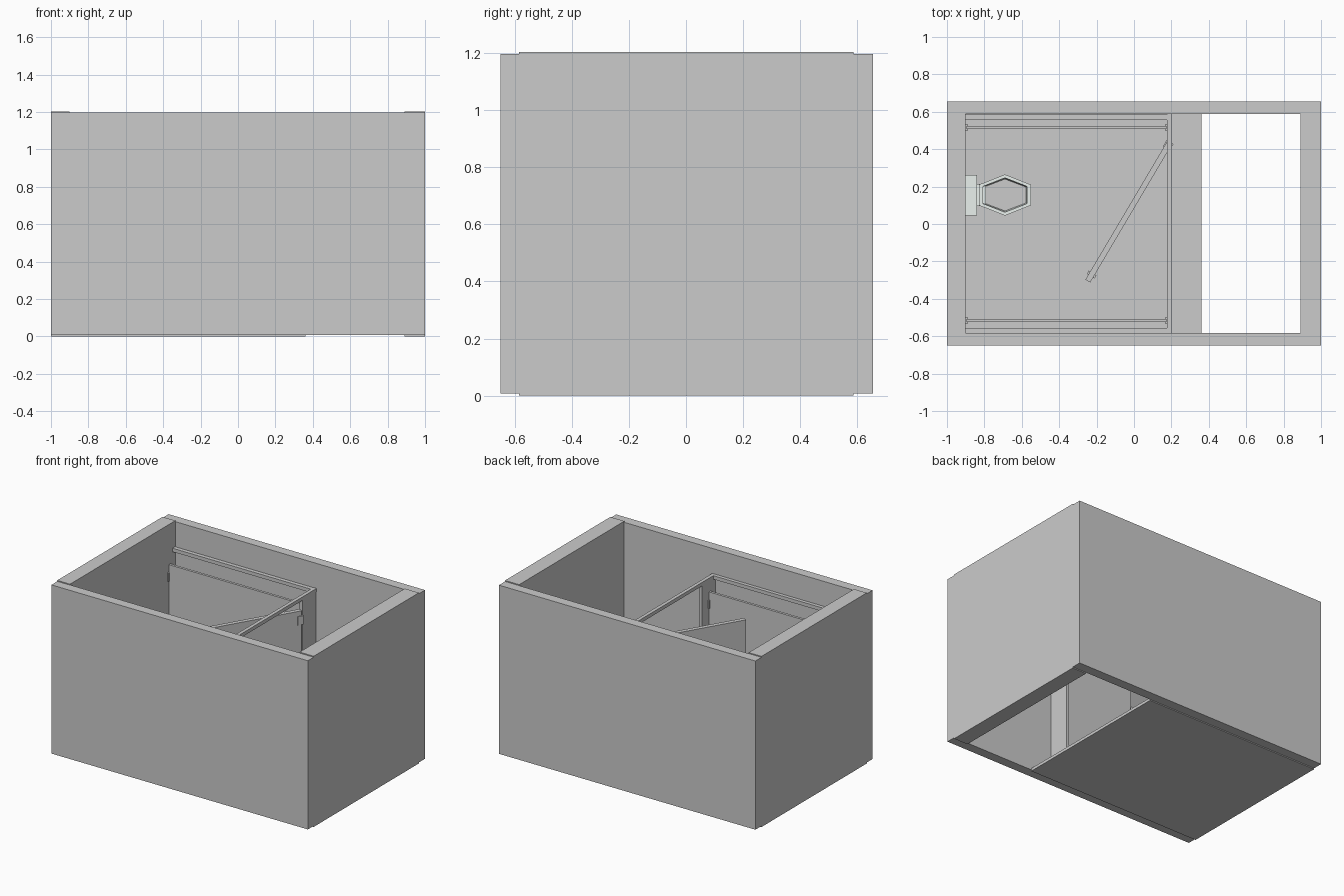
import bpy, bmesh, math
from mathutils import Matrix, Vector

if "Cube" in bpy.data.objects:
    bpy.data.objects.remove(bpy.data.objects["Cube"])

white = bpy.data.materials.new("porcelain")
white.diffuse_color = (0.82, 0.88, 0.85, 1)
white.use_nodes = True
white.node_tree.nodes["Principled BSDF"].inputs["Base Color"].default_value = white.diffuse_color


def finish(bm, name, mat=None):
    bmesh.ops.recalc_face_normals(bm, faces=bm.faces)
    me = bpy.data.meshes.new(name)
    bm.to_mesh(me)
    bm.free()
    ob = bpy.data.objects.new(name, me)
    bpy.context.collection.objects.link(ob)
    if mat:
        me.materials.append(mat)
    return ob


def box(name, x, y, z, mat=None):
    bm = bmesh.new()
    size = (x[1] - x[0], y[1] - y[0], z[1] - z[0])
    mid = ((x[0] + x[1]) / 2, (y[0] + y[1]) / 2, (z[0] + z[1]) / 2)
    bmesh.ops.create_cube(bm, size=1, matrix=Matrix.Translation(mid) @ Matrix.Diagonal((*size, 1)))
    return finish(bm, name, mat)


def hexagon(cx, cy, rx, ry, z):
    # stretched hexagon with points along y
    flat = 0.5
    pts = [(0, 1), (1, flat), (1, -flat), (0, -1), (-1, -flat), (-1, flat)]
    return [(cx + rx * u, cy + ry * v, z) for u, v in pts]


def loft(name, rings, mat, cap=True):
    bm = bmesh.new()
    loops = [[bm.verts.new(p) for p in r] for r in rings]
    for a, b in zip(loops, loops[1:]):
        for i in range(len(a)):
            j = (i + 1) % len(a)
            bm.faces.new((a[i], a[j], b[j], b[i]))
    if cap:
        bm.faces.new(loops[0])
        bm.faces.new(loops[-1])
    return finish(bm, name, mat)


# Room shell: side walls stand slightly proud of the long walls
box("left_wall", (-1, -0.9), (-0.585, 0.587), (0, 1.203))
box("right_wall", (0.89, 1), (-0.585, 0.587), (0, 1.203))
box("back_wall", (-1, 1), (0.587, 0.655), (0.007, 1.196))
box("front_wall", (-1, 1), (-0.65, -0.582), (0.007, 1.196))
box("floor", (-0.9, 0.36), (-0.585, 0.587), (0, 0.02))

# Cubicle frame: top rails, front posts, side panels with hinges
box("front_rail", (0.177, 0.202), (-0.582, 0.587), (0.995, 1.02))
for s, side in ((1, "back"), (-1, "front")):
    def ys(a, b):
        return tuple(sorted((s * a, s * b)))
    box(side + "_rail", (-0.9, 0.177), ys(0.557, 0.585), (0.995, 1.02))
    box(side + "_post", (0.178, 0.2), ys(0.43, 0.585), (0.02, 0.995))
    box(side + "_panel", (-0.895, 0.175), ys(0.507, 0.525), (0.11, 0.925))
    for x in (-0.895, 0.175):
        for z in (0.2, 0.84):
            box(side + "_panel_bracket", (x - 0.006, x + 0.006), ys(0.498, 0.534), (z - 0.03, z + 0.03))

# Open door, swung into the cubicle
hinge, tip = Vector((0.188, 0.43, 0)), Vector((-0.247, -0.305, 0))
d = tip - hinge
swing = Matrix.Translation(hinge) @ Matrix.Rotation(math.atan2(d.y, d.x), 4, 'Z')
door_parts = [box("door", (0, d.length), (-0.015, 0.015), (0.11, 0.925)),
              box("door_handle", (d.length - 0.05, d.length - 0.03), (-0.024, 0.024), (0.5, 0.54))]
for z in (0.2, 0.86):
    door_parts.append(box("door_hinge", (-0.01, 0.03), (-0.021, 0.021), (z - 0.03, z + 0.03)))
for ob in door_parts:
    ob.data.transform(swing)

# Toilet: tank, connector, bowl with open centre
cy = 0.155
box("toilet_tank", (-0.9, -0.84), (0.045, 0.262), (0.21, 0.42), white)
box("toilet_connector", (-0.88, -0.79), (0.095, 0.215), (0.02, 0.205), white)
loft("toilet_bowl", [hexagon(-0.7, cy, 0.09, 0.065, 0.02),
                     hexagon(-0.7, cy, 0.085, 0.06, 0.08),
                     hexagon(-0.69, cy, 0.14, 0.11, 0.18),
                     hexagon(-0.69, cy, 0.14, 0.11, 0.22),
                     hexagon(-0.69, cy, 0.118, 0.092, 0.22),
                     hexagon(-0.69, cy, 0.112, 0.085, 0.17)], white)
loft("bowl_inside", [hexagon(-0.69, cy, 0.112, 0.086, 0.165),
                     hexagon(-0.69, cy, 0.112, 0.086, 0.172)], None)
